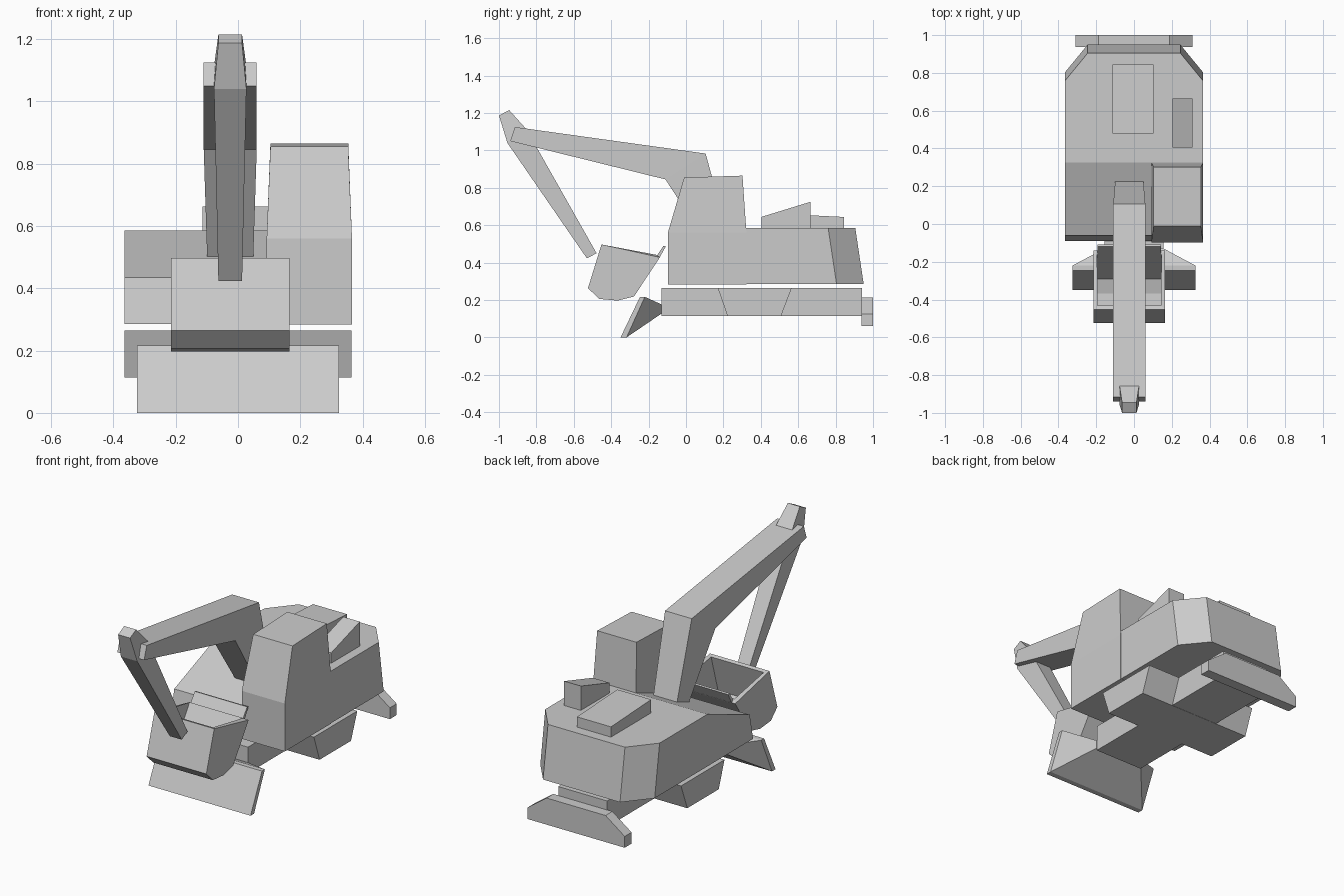
import bpy, bmesh

if "Cube" in bpy.data.objects:
    bpy.data.objects.remove(bpy.data.objects["Cube"])

ARM_X = -0.025  # the digging arm sits slightly left of centre


def finish(name, bm):
    bmesh.ops.recalc_face_normals(bm, faces=bm.faces)
    mesh = bpy.data.meshes.new(name)
    bm.to_mesh(mesh)
    bm.free()
    obj = bpy.data.objects.new(name, mesh)
    bpy.context.collection.objects.link(obj)
    return obj


def loft(name, sections, cx=0.0):
    """Join four-cornered sections, each (front yz, back yz, half width)."""
    bm = bmesh.new()
    rings = []
    for (y0, z0), (y1, z1), w in sections:
        corners = [(cx - w, y0, z0), (cx + w, y0, z0), (cx + w, y1, z1), (cx - w, y1, z1)]
        rings.append([bm.verts.new(c) for c in corners])
    for a, b in zip(rings, rings[1:]):
        for i in range(4):
            j = (i + 1) % 4
            bm.faces.new((a[i], a[j], b[j], b[i]))
    bm.faces.new(rings[0])
    bm.faces.new(rings[-1])
    return finish(name, bm)


def hull(name, half_points):
    """Convex solid from points mirrored across x = 0."""
    bm = bmesh.new()
    for x, y, z in half_points:
        bm.verts.new((x, y, z))
        bm.verts.new((-x, y, z))
    bmesh.ops.convex_hull(bm, input=bm.verts)
    bmesh.ops.dissolve_limit(bm, angle_limit=0.01, verts=bm.verts, edges=bm.edges)
    return finish(name, bm)


# Upper body with sloping nose and chamfered rear corners
W = 0.364
hull("upper_body", [
    (W, -0.09, 0.285), (W, -0.06, 0.435), (W, 0.325, 0.585),
    (W, 0.76, 0.585), (0.245, 0.905, 0.585),
    (W, 0.805, 0.285), (0.245, 0.95, 0.285)])

# Cab, tapering above the waist
loft("cab", [
    ((-0.097, 0.284), (0.323, 0.284), 0.137),
    ((-0.097, 0.56), (0.323, 0.56), 0.137),
    ((-0.01, 0.855), (0.302, 0.865), 0.125)], 0.229)

# Engine cover and exhaust housing on the deck
loft("engine_cover", [
    ((0.48, 0.57), (0.845, 0.57), 0.108),
    ((0.48, 0.662), (0.845, 0.644), 0.108)], -0.006)
loft("exhaust_housing", [
    ((0.405, 0.57), (0.665, 0.57), 0.053),
    ((0.405, 0.645), (0.665, 0.725), 0.053)], 0.257)

# Arm: bent boom, then stick
loft("boom", [
    ((-0.94, 1.05), (-0.915, 1.125), 0.085),
    ((-0.11, 0.845), (0.105, 0.983), 0.085),
    ((0.115, 0.50), (0.237, 0.50), 0.074)], ARM_X)
loft("stick", [
    ((-1.0, 1.187), (-0.945, 1.215), 0.038),
    ((-0.955, 1.04), (-0.853, 1.113), 0.052),
    ((-0.53, 0.423), (-0.478, 0.45), 0.038)], ARM_X)

# Open bucket shell, thickened inwards
profile = [(-0.452, 0.497), (-0.524, 0.264), (-0.465, 0.206),
           (-0.366, 0.197), (-0.278, 0.219), (-0.14, 0.428)]
bm = bmesh.new()
left, right = [[bm.verts.new((ARM_X + s * 0.19, y, z)) for y, z in profile] for s in (-1, 1)]
bm.faces.new(left)
bm.faces.new(right)
for i in range(len(profile) - 1):
    bm.faces.new((left[i], left[i + 1], right[i + 1], right[i]))
bucket = finish("bucket", bm)
wall = bucket.modifiers.new("wall", 'SOLIDIFY')
wall.thickness = 0.022
wall.offset = -1
wall.use_even_offset = True
loft("bucket_lip", [
    ((-0.163, 0.427), (-0.145, 0.42), 0.167),
    ((-0.12, 0.49), (-0.108, 0.487), 0.167)], ARM_X)

# Dozer blade narrowing back to the chassis
loft("dozer_blade", [
    ((-0.35, 0.0), (-0.246, 0.217), 0.325),
    ((-0.318, 0.0), (-0.22, 0.217), 0.325),
    ((-0.13, 0.128), (-0.13, 0.176), 0.157)])

# Chassis: long beam crossed by a wide axle block
loft("chassis_beam", [
    ((-0.13, 0.115), (0.94, 0.115), 0.155),
    ((-0.13, 0.265), (0.94, 0.265), 0.155)])
loft("axle_block", [
    ((0.222, 0.114), (0.508, 0.114), 0.364),
    ((0.17, 0.264), (0.565, 0.264), 0.364)])

# Rear stabiliser bar with sloping shoulders
hull("rear_stabiliser", [
    (x, y, z) for y in (0.938, 1.0)
    for x, z in ((0.31, 0.06), (0.31, 0.125), (0.188, 0.213))])
